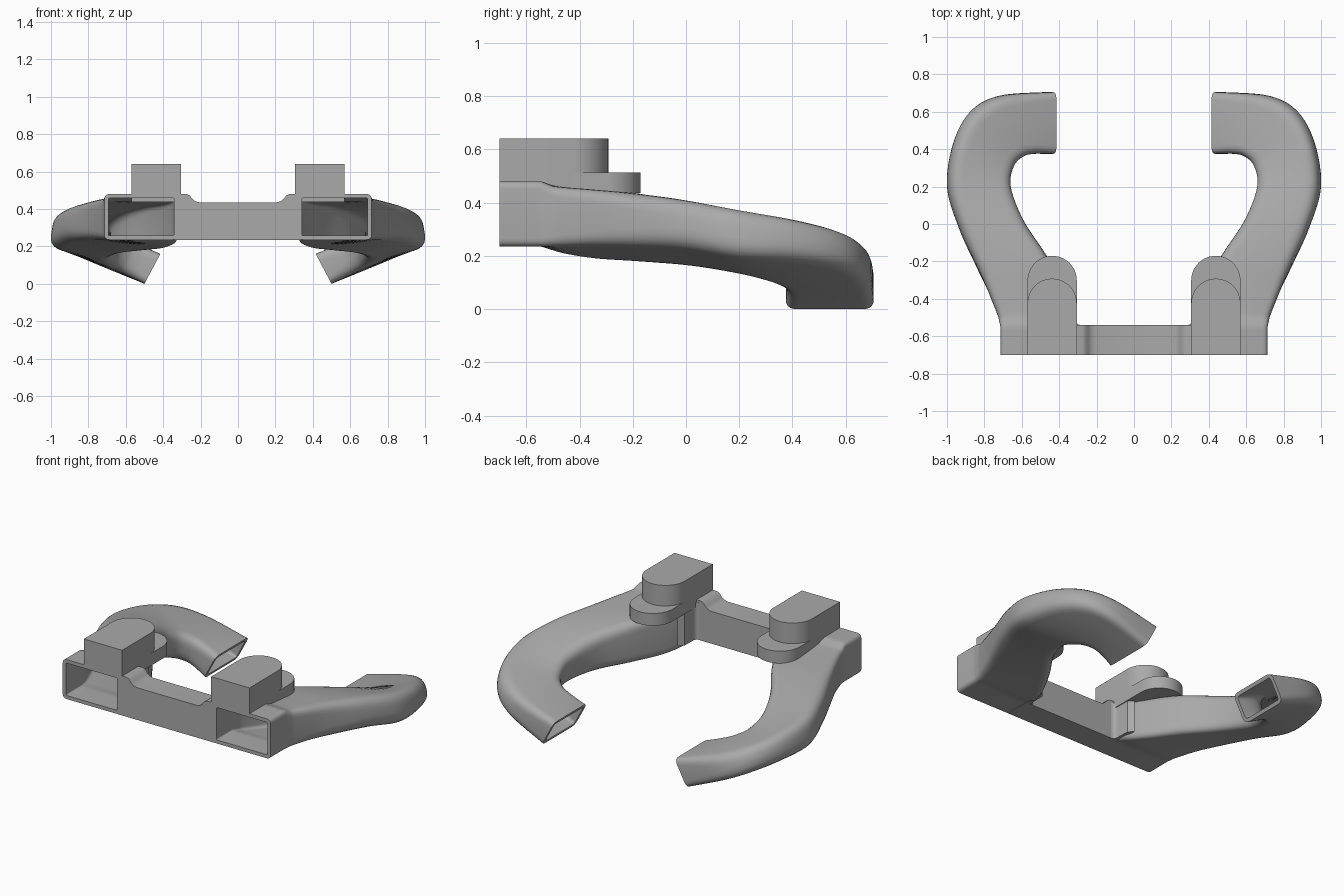
import bpy, bmesh, math
from mathutils import Vector

if "Cube" in bpy.data.objects:
    bpy.data.objects.remove(bpy.data.objects["Cube"])

grey = bpy.data.materials.new("plain grey")
grey.use_nodes = True
COLOUR = (0.4, 0.4, 0.4, 1)
grey.diffuse_color = COLOUR
grey.node_tree.nodes["Principled BSDF"].inputs["Base Color"].default_value = COLOUR


def finish(name, bm, mirror=True, bevel=0.0, angle=35):
    bmesh.ops.recalc_face_normals(bm, faces=bm.faces)
    mesh = bpy.data.meshes.new(name)
    bm.to_mesh(mesh)
    bm.free()
    mesh.materials.append(grey)
    ob = bpy.data.objects.new(name, mesh)
    bpy.context.collection.objects.link(ob)
    if bevel:
        mod = ob.modifiers.new("soft edges", "BEVEL")
        mod.width, mod.segments = bevel, 3
    if mirror:
        ob.modifiers.new("other side", "MIRROR")
    bpy.ops.object.select_all(action="DESELECT")
    ob.select_set(True)
    bpy.context.view_layer.objects.active = ob
    bpy.ops.object.shade_smooth_by_angle(angle=math.radians(angle))
    return ob


def prism(points, offset):
    """Solid made by moving a closed outline along an offset."""
    bm = bmesh.new()
    face = bm.faces.new([bm.verts.new(p) for p in points])
    new = bmesh.ops.extrude_face_region(bm, geom=[face], use_keep_orig=True)
    bmesh.ops.translate(bm, vec=offset,
                        verts=[v for v in new["geom"] if isinstance(v, bmesh.types.BMVert)])
    return bm


# Hollow arms: outer x, y, inner x, y, heights (outer top, outer bottom,
# inner bottom, inner top), lean of the bottom edge, corner radius
STATIONS = [
    (.715, -.70, .32, -.70, .48, .235, .235, .48, 0, .03),
    (.715, -.545, .32, -.545, .48, .235, .235, .48, 0, .03),
    (.725, -.50, .325, -.47, .462, .235, .21, .462, 0, .04),
    (.78, -.36, .375, -.345, .45, .24, .185, .447, 0, .05),
    (.835, -.23, .465, -.17, .438, .24, .17, .433, .01, .06),
    (.925, -.02, .585, .02, .415, .235, .15, .39, .02, .07),
    (.98, .2, .65, .2, .38, .2, .12, .33, .03, .07),
    (.945, .43, .63, .31, .345, .19, .085, .27, .035, .07),
    (.845, .60, .575, .36, .30, .16, .06, .235, .05, .07),
    (.68, .685, .51, .375, .24, .1, .04, .205, .07, .06),
    (.415, .705, .415, .375, .16, 0, 0, .16, .085, .04),
]
WALL, STEPS, ROUND = .022, 6, 5


def spline(a, b, c, d, t):
    return [.5 * (2*q + (r - p)*t + (2*p - 5*q + 4*r - s)*t*t + (3*q - p - 3*r + s)*t**3)
            for p, q, r, s in zip(a, b, c, d)]


def section(st, wall):
    ox, oy, ix, iy, ot, ob, ib, it, lean, radius = st
    corners = [Vector((ox, oy, ot)), Vector((ox + lean, oy, ob)),
               Vector((ix + lean, iy, ib)), Vector((ix, iy, it))]
    loop = []
    for k, c in enumerate(corners):
        before = (corners[k - 1] - c).normalized()
        after = (corners[(k + 1) % 4] - c).normalized()
        c = c + (before + after) * wall
        r = max(radius - wall, .006)
        for j in range(ROUND + 1):
            t = j / ROUND
            loop.append(c + before * r * (1 - t)**2 + after * r * t**2)
    return loop


rows = []
last = len(STATIONS) - 1
for i in range(last):
    near = [STATIONS[min(max(i + k, 0), last)] for k in (-1, 0, 1, 2)]
    for s in range(STEPS):
        t = s / STEPS
        if i < 2:       # straight mouth and the small step behind it
            rows.append([p + (q - p) * t for p, q in zip(near[1], near[2])])
        else:
            rows.append(spline(*near, t))
rows.append(STATIONS[-1])

bm = bmesh.new()
shells = [[[bm.verts.new(p) for p in section(r, w)] for r in rows] for w in (0, WALL)]


def bridge(a, b):
    for k in range(len(a)):
        n = (k + 1) % len(a)
        bm.faces.new((a[k], a[n], b[n], b[k]))


for shell in shells:
    for a, b in zip(shell, shell[1:]):
        bridge(a, b)
for end in (0, -1):
    bridge(shells[0][end], shells[1][end])
finish("hollow_arm", bm)

# Cross bar with flared upper corners
half = [(.34, .235), (.34, .48), (.275, .48), (.258, .472), (.245, .455), (.228, .441), (.205, .435)]
outline = half + [(-x, z) for x, z in reversed(half)]
finish("cross_bar", prism([(x, -.70, z) for x, z in outline], (0, .16, 0)), mirror=False)


# Round-ended mounts on top of each arm
def mount(name, start, tip, bottom, top):
    cx, r = .4375, .1315
    pts = [(cx - r, start, bottom), (cx + r, start, bottom)]
    for k in range(25):
        a = math.pi * k / 24
        pts.append((cx + r * math.cos(a), tip - r + r * math.sin(a), bottom))
    finish(name, prism(pts, (0, 0, top - bottom)))


mount("upper_mount", -.70, -.292, .462, .64)
mount("lower_mount", -.56, -.17, .436, .512)

# Curved web joining bar and arm behind the mount
web = [(.34, -.545), (.27, -.545)]
for k in range(7):
    a = math.pi / 2 * k / 6
    web.append((.285 + .025 * math.sin(a), -.515 - .025 * math.cos(a)))
web += [(.312, -.43), (.34, -.40)]
finish("corner_web", prism([(x, y, .236) for x, y in web], (0, 0, .23)))
